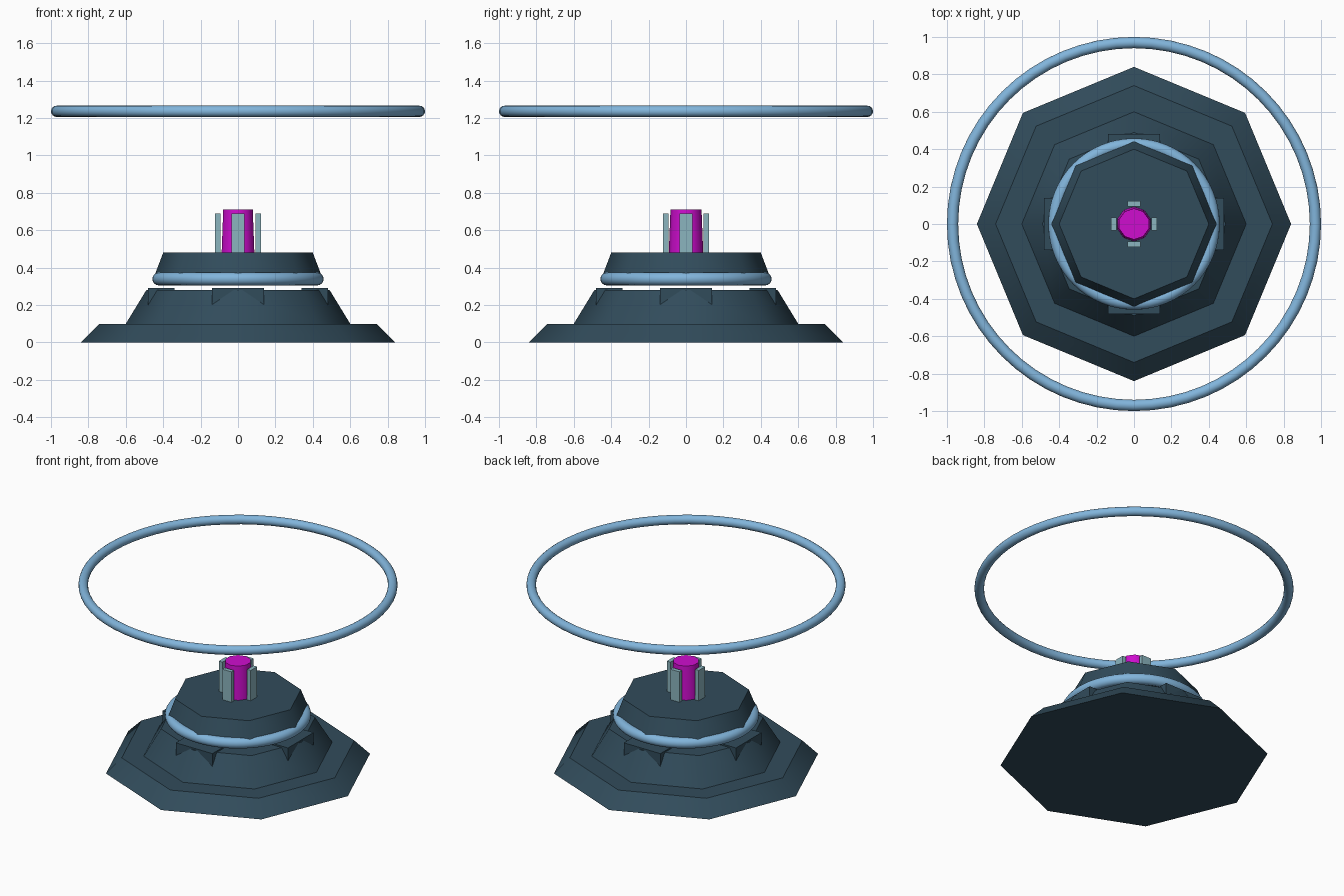
import bpy
import math

cube = bpy.data.objects.get("Cube")
if cube:
    bpy.data.objects.remove(cube, do_unlink=True)


def make_material(name, rgb):
    mat = bpy.data.materials.new(name)
    mat.use_nodes = True
    color = (*rgb, 1.0)
    mat.diffuse_color = color
    mat.node_tree.nodes["Principled BSDF"].inputs["Base Color"].default_value = color
    return mat


slate = make_material("dark slate", (0.031, 0.072, 0.105))
sky = make_material("sky blue", (0.22, 0.46, 0.71))
steel = make_material("pale steel", (0.26, 0.46, 0.52))
magenta = make_material("magenta", (0.62, 0.004, 0.62))


def finish(name, mat):
    obj = bpy.context.active_object
    obj.name = name
    obj.data.materials.append(mat)
    return obj


def frustum(name, sides, r_low, r_high, z_low, z_high, mat):
    """Tapered prism with softly shaded sides and crisp rims."""
    bpy.ops.mesh.primitive_cone_add(vertices=sides, radius1=r_low, radius2=r_high,
                                    depth=z_high - z_low,
                                    location=(0, 0, (z_low + z_high) / 2))
    finish(name, mat)
    bpy.ops.object.shade_smooth_by_angle(angle=math.radians(45))


def ring(name, major, minor, z, mat):
    bpy.ops.mesh.primitive_torus_add(major_radius=major, minor_radius=minor,
                                     major_segments=64, minor_segments=16,
                                     location=(0, 0, z))
    finish(name, mat)
    bpy.ops.object.shade_smooth_by_angle(angle=math.radians(45))


def four_boxes(name, radius, size, z, mat):
    """One block on each of the four sides, facing outwards."""
    for i in range(4):
        a = i * math.pi / 2
        bpy.ops.mesh.primitive_cube_add(
            size=1, location=(radius * math.cos(a), radius * math.sin(a), z),
            rotation=(0, 0, a))
        obj = finish(f"{name}_{i + 1}", mat)
        obj.scale = size


# Stepped octagonal pedestal
frustum("base_plinth", 8, 0.84, 0.74, 0.0, 0.10, slate)
frustum("middle_step", 8, 0.60, 0.49, 0.10, 0.28, slate)
four_boxes("step_block", 0.41, (0.14, 0.28, 0.14), 0.22, slate)

# Floating cap with its glowing collar
frustum("upper_cap", 8, 0.453, 0.40, 0.34, 0.48, slate)
ring("collar_ring", 0.423, 0.035, 0.34, sky)

# Central core held by four clamps
frustum("core", 10, 0.092, 0.083, 0.48, 0.712, magenta)
four_boxes("core_clamp", 0.108, (0.028, 0.07, 0.21), 0.585, steel)

# Large hovering ring
ring("hovering_ring", 0.97, 0.03, 1.236, sky)
